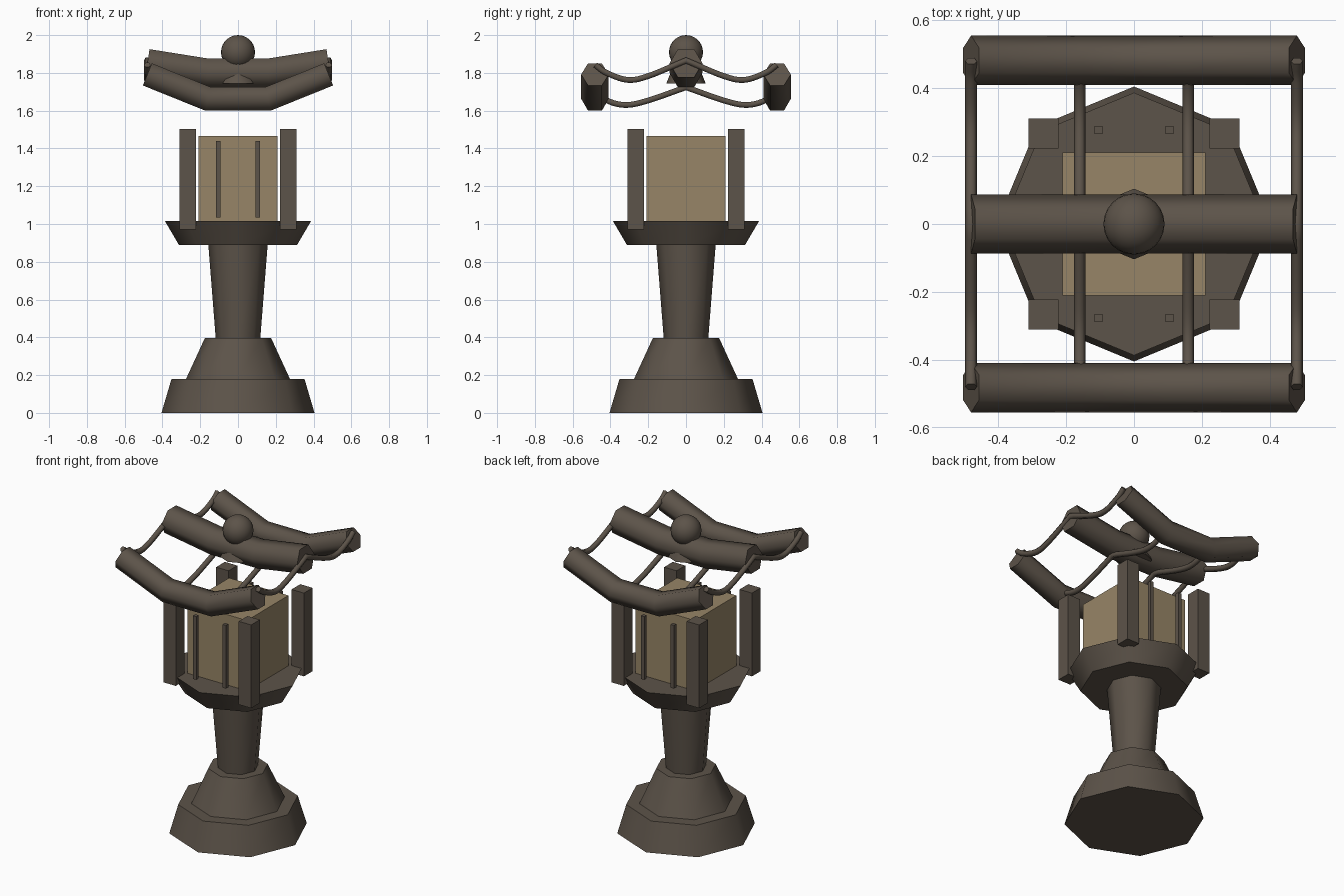
import bpy, bmesh, math
from mathutils import Vector

if "Cube" in bpy.data.objects:
    bpy.data.objects.remove(bpy.data.objects["Cube"])


def material(name, rgb):
    m = bpy.data.materials.new(name)
    m.diffuse_color = (*rgb, 1)
    m.use_nodes = True
    m.node_tree.nodes["Principled BSDF"].inputs["Base Color"].default_value = m.diffuse_color
    return m


STONE = material("dark_stone", (0.108, 0.087, 0.067))
PAPER = material("tan_paper", (0.31, 0.235, 0.135))


def finish(name, bm, mat, angle=None):
    bmesh.ops.recalc_face_normals(bm, faces=bm.faces)
    me = bpy.data.meshes.new(name)
    bm.to_mesh(me)
    bm.free()
    me.materials.append(mat)
    ob = bpy.data.objects.new(name, me)
    bpy.context.collection.objects.link(ob)
    if angle:
        bpy.ops.object.select_all(action='DESELECT')
        ob.select_set(True)
        bpy.context.view_layer.objects.active = ob
        bpy.ops.object.shade_smooth_by_angle(angle=math.radians(angle))
    return ob


def frustum(name, z0, z1, r0, r1, sides=8):
    """Tapered prism with corners on the x and y axes."""
    bm = bmesh.new()
    rings = []
    for z, r in ((z0, r0), (z1, r1)):
        rings.append([bm.verts.new((r * math.cos(math.tau * i / sides),
                                    r * math.sin(math.tau * i / sides), z))
                      for i in range(sides)])
    for i in range(sides):
        j = (i + 1) % sides
        bm.faces.new((rings[0][i], rings[0][j], rings[1][j], rings[1][i]))
    bm.faces.new(rings[0])
    bm.faces.new(rings[1])
    return finish(name, bm, STONE, 50)


def box(name, x, y, z0, z1, w, d, mat):
    bm = bmesh.new()
    bmesh.ops.create_cube(bm, size=1)
    for v in bm.verts:
        v.co = (x + v.co.x * w, y + v.co.y * d, z0 + (v.co.z + 0.5) * (z1 - z0))
    return finish(name, bm, mat)


def sweep(name, path, radius, side, sides=6):
    """Sweep a regular section along a planar path; side is the plane's normal."""
    bm = bmesh.new()
    path = [Vector(p) for p in path]
    side = Vector(side)
    rings = []
    for k, p in enumerate(path):
        a = (p - path[max(k - 1, 0)]).normalized()
        b = (path[min(k + 1, len(path) - 1)] - p).normalized()
        t = (a + b).normalized()
        stretch = 1 / max(t.dot(a), t.dot(b))
        up = side.cross(t) * stretch
        rings.append([bm.verts.new(p + radius * (math.cos(math.tau * i / sides) * side
                                                 + math.sin(math.tau * i / sides) * up))
                      for i in range(sides)])
    for r, s in zip(rings, rings[1:]):
        for i in range(sides):
            j = (i + 1) % sides
            bm.faces.new((r[i], r[j], s[j], s[i]))
    bm.faces.new(rings[0])
    bm.faces.new(rings[-1])
    return finish(name, bm, STONE, 65)


def smooth_path(pts, steps=5):
    """Catmull-Rom curve through the points."""
    p = [2 * pts[0] - pts[1]] + pts + [2 * pts[-1] - pts[-2]]
    out = []
    for k in range(1, len(p) - 2):
        a, b, c, d = p[k - 1:k + 3]
        for s in range(steps):
            t = s / steps
            out.append(0.5 * (2 * b + (c - a) * t + (2 * a - 5 * b + 4 * c - d) * t ** 2
                              + (3 * b - a - 3 * c + d) * t ** 3))
    return out + [pts[-1]]


# Pedestal and platform
frustum("base", 0.0, 0.18, 0.405, 0.352)
frustum("base_step", 0.18, 0.397, 0.275, 0.175)
frustum("column", 0.395, 0.89, 0.118, 0.157)
frustum("platform", 0.888, 1.016, 0.312, 0.387)

# Light box with corner posts and lattice bars
box("light_box", 0, 0, 1.01, 1.466, 0.42, 0.42, PAPER)
for sx in (-1, 1):
    for sy in (-1, 1):
        box("corner_post", sx * 0.267, sy * 0.267, 0.97, 1.503, 0.088, 0.088, STONE)
        box("lattice_bar", sx * 0.105, sy * 0.277, 1.035, 1.44, 0.024, 0.024, STONE)


# Upswept roof beams: eaves front and back, ridge in the middle
def beam(name, y, z_mid, z_end, radius):
    sweep(name, [(-0.48, y, z_end), (-0.16, y, z_mid), (0.16, y, z_mid), (0.48, y, z_end)],
          radius, (0, 1, 0))


beam("front_eave_beam", -0.482, 1.663, 1.792, 0.073)
beam("back_eave_beam", 0.482, 1.663, 1.792, 0.073)
beam("ridge_beam", 0, 1.80, 1.851, 0.087)

# Sagging rafters that peak at the ridge
UPPER = ((-0.48, 1.842), (-0.42, 1.80), (-0.31, 1.763), (-0.2, 1.783), (0, 1.866))
LOWER = ((-0.48, 1.712), (-0.42, 1.655), (-0.32, 1.63), (-0.2, 1.654), (0, 1.724))
for sx in (-1, 1):
    for name, x, prof in (("end_rafter", 0.48, UPPER), ("inner_rafter", 0.16, LOWER)):
        half = smooth_path([Vector((sx * x, y, z)) for y, z in prof])
        other = [Vector((p.x, -p.y, p.z)) for p in reversed(half[:-1])]
        sweep(name, half + other, 0.0175, (1, 0, 0))

# Finial
frustum("finial_collar", 1.745, 1.88, 0.104, 0.05)
bm = bmesh.new()
bmesh.ops.create_uvsphere(bm, u_segments=24, v_segments=14, radius=0.09)
bmesh.ops.translate(bm, verts=bm.verts, vec=(0, 0, 1.91))
finish("finial_ball", bm, STONE, 60)
